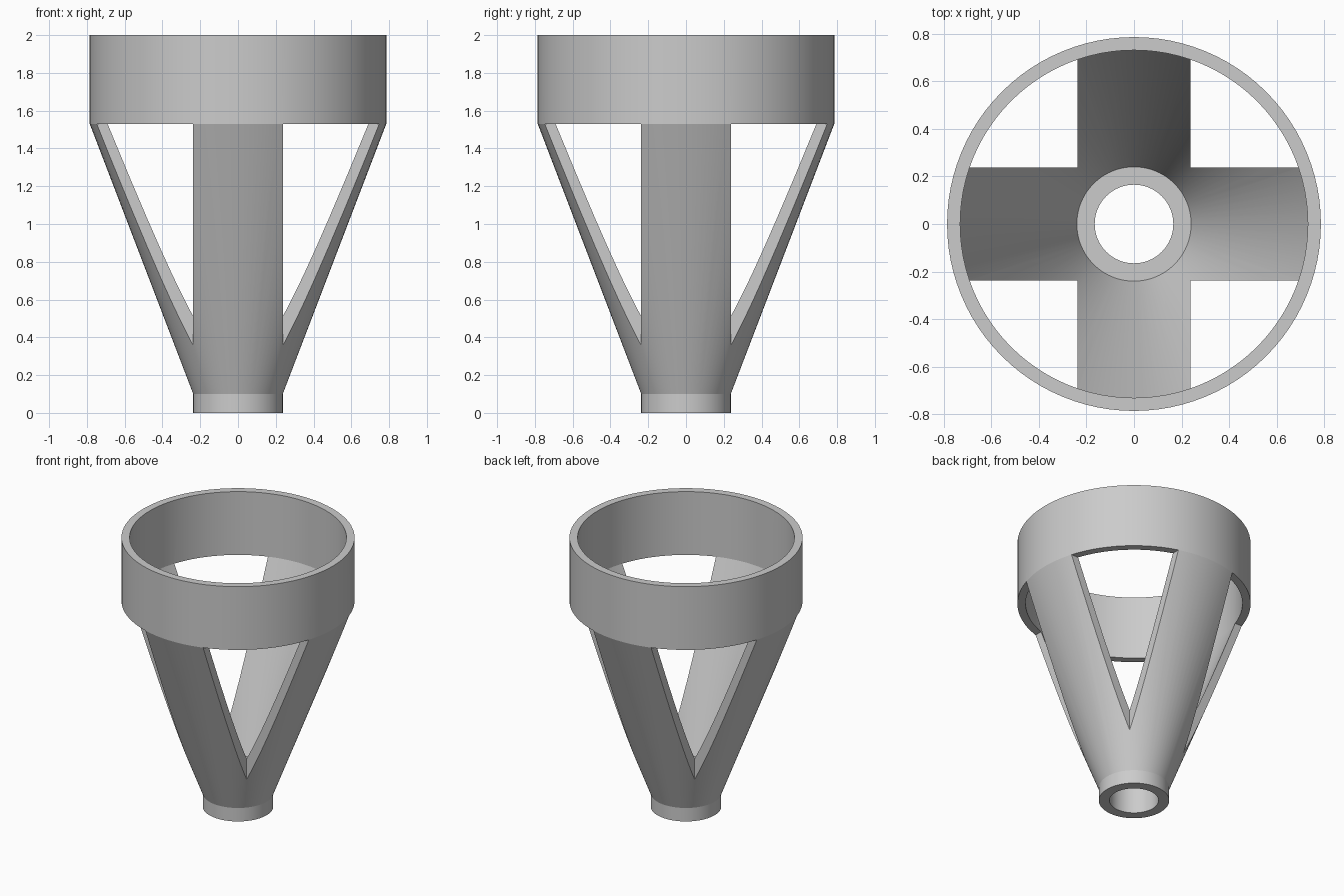
import bpy, bmesh, math
from mathutils import Matrix, Vector

default = bpy.data.objects.get("Cube")
if default:
    bpy.data.objects.remove(default, do_unlink=True)

SEGMENTS = 96
RING_Z = 1.53      # underside of the top ring
ARM = 0.237        # half width of each arm

grey = bpy.data.materials.new("plain grey")
grey.use_nodes = True
colour = (0.6, 0.6, 0.6, 1)
grey.diffuse_color = colour
grey.node_tree.nodes["Principled BSDF"].inputs["Base Color"].default_value = colour


def add_object(name, bm):
    mesh = bpy.data.meshes.new(name)
    bmesh.ops.recalc_face_normals(bm, faces=bm.faces)
    bm.to_mesh(mesh)
    bm.free()
    mesh.materials.append(grey)
    obj = bpy.data.objects.new(name, mesh)
    bpy.context.collection.objects.link(obj)
    return obj


# Funnel body: closed wall profile (radius, height) revolved around z
profile = [(0.165, 0), (0.237, 0), (0.237, 0.1), (0.785, RING_Z), (0.785, 2),
           (0.73, 2), (0.73, RING_Z), (0.24, 0.265), (0.165, 0.265)]
bm = bmesh.new()
rings = []
for i in range(SEGMENTS):
    a = math.tau * i / SEGMENTS
    rings.append([bm.verts.new((r * math.cos(a), r * math.sin(a), z)) for r, z in profile])
for i, ring in enumerate(rings):
    nxt = rings[(i + 1) % SEGMENTS]
    for j in range(len(profile)):
        k = (j + 1) % len(profile)
        bm.faces.new((ring[j], nxt[j], nxt[k], ring[k]))
funnel = add_object("funnel_frame", bm)

# Four square cutters open the wall between the arms
bm = bmesh.new()
for sx in (-1, 1):
    for sy in (-1, 1):
        centre = Vector((sx * (ARM + 0.5), sy * (ARM + 0.5), RING_Z / 2))
        bmesh.ops.create_cube(bm, size=1, matrix=Matrix.Translation(centre)
                              @ Matrix.Diagonal((1, 1, RING_Z, 1)))
cutter = add_object("window_cutter", bm)
cutter.hide_render = True

cut = funnel.modifiers.new("windows", 'BOOLEAN')
cut.operation = 'DIFFERENCE'
cut.solver = 'EXACT'
cut.object = cutter
bpy.ops.object.select_all(action='DESELECT')
funnel.select_set(True)
bpy.context.view_layer.objects.active = funnel
bpy.ops.object.modifier_apply(modifier=cut.name)
bpy.data.objects.remove(cutter, do_unlink=True)

# Smooth round walls, crisp rims and cut edges
bpy.ops.object.shade_smooth_by_angle(angle=math.radians(15))
